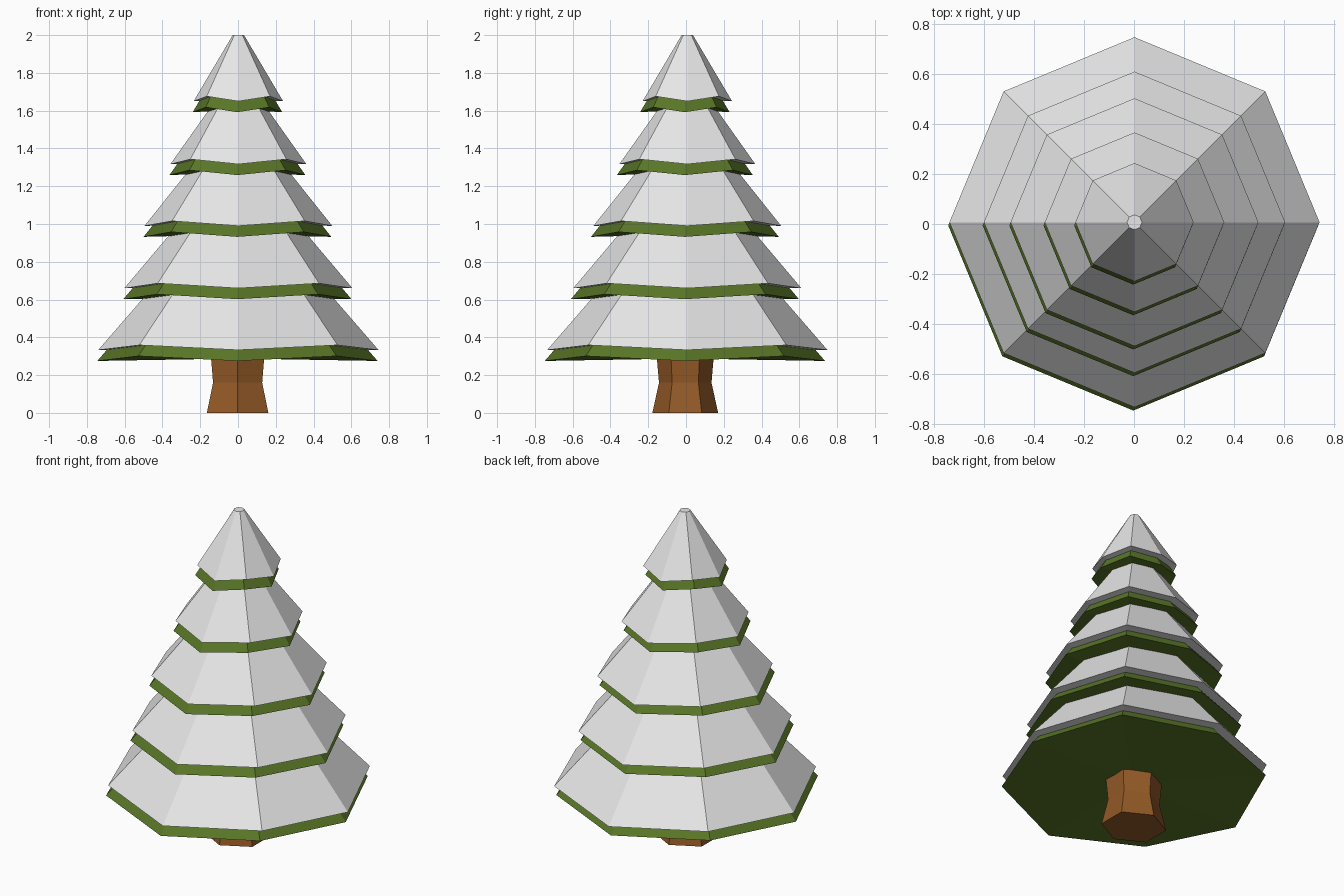
import bpy, bmesh, math

cube = bpy.data.objects.get("Cube")
if cube:
    bpy.data.objects.remove(cube, do_unlink=True)


def material(name, rgb):
    mat = bpy.data.materials.new(name)
    mat.use_nodes = True
    color = (*rgb, 1.0)
    mat.diffuse_color = color
    mat.node_tree.nodes["Principled BSDF"].inputs["Base Color"].default_value = color
    return mat


snow = material("snow white", (0.8, 0.8, 0.8))
leaf = material("leaf green", (0.1, 0.18, 0.02))
bark = material("bark brown", (0.29, 0.1, 0.02))


def ring(bm, sides, rx, ry, z, center, turn=0.0, wave=0.0):
    """Ring of vertices; every second one is raised by wave."""
    verts = []
    for i in range(sides):
        a = turn + math.tau * i / sides
        verts.append(bm.verts.new((center[0] + rx * math.cos(a),
                                   center[1] + ry * math.sin(a),
                                   z + wave * (i % 2))))
    return verts


def loft(name, rings_of, mat, base_center):
    """Join rings with side faces, fan the base and cap the top."""
    bm = bmesh.new()
    rings = rings_of(bm)
    for low, high in zip(rings, rings[1:]):
        for i in range(len(low)):
            j = (i + 1) % len(low)
            bm.faces.new((low[i], low[j], high[j], high[i]))
    bm.faces.new(rings[-1])
    hub = bm.verts.new(base_center)
    first = rings[0]
    for i in range(len(first)):
        bm.faces.new((first[(i + 1) % len(first)], first[i], hub))
    bmesh.ops.recalc_face_normals(bm, faces=bm.faces[:])
    mesh = bpy.data.meshes.new(name)
    bm.to_mesh(mesh)
    bm.free()
    mesh.materials.append(mat)
    obj = bpy.data.objects.new(name, mesh)
    bpy.context.collection.objects.link(obj)
    return obj


def cone_tier(name, mat, radius, z, top_radius, height, center):
    wave = 0.026
    loft(name,
         lambda bm: [ring(bm, 8, radius, radius, z, center, wave=wave),
                     ring(bm, 8, top_radius, top_radius, z + height, center)],
         mat, (center[0], center[1], z + wave / 2))


# Tiers: lip radius, lip height, top radius, tier height
tiers = [
    (0.742, 0.333, 0.43, 0.36),
    (0.604, 0.66, 0.30, 0.36),
    (0.497, 0.99, 0.21, 0.36),
    (0.36, 1.317, 0.105, 0.36),
    (0.237, 1.65, 0.03, 0.35),
]
for n, (radius, z, top_radius, height) in enumerate(tiers, 1):
    cone_tier(f"snow_tier_{n}", snow, radius, z, top_radius, height, (0.002, 0.007))
    # Branches sit just below the snow with the same slope
    cone_tier(f"branch_tier_{n}", leaf, radius, z - 0.058, top_radius, height,
              (-0.003, -0.006))

# Six-sided trunk with a narrow waist
trunk_center = (-0.002, -0.004)
trunk_profile = [(0.174, 0.0), (0.139, 0.16), (0.152, 0.31)]
loft("trunk",
     lambda bm: [ring(bm, 6, r * 1.08, r, z, trunk_center, turn=math.pi / 6)
                 for r, z in trunk_profile],
     bark, (*trunk_center, 0.0))
